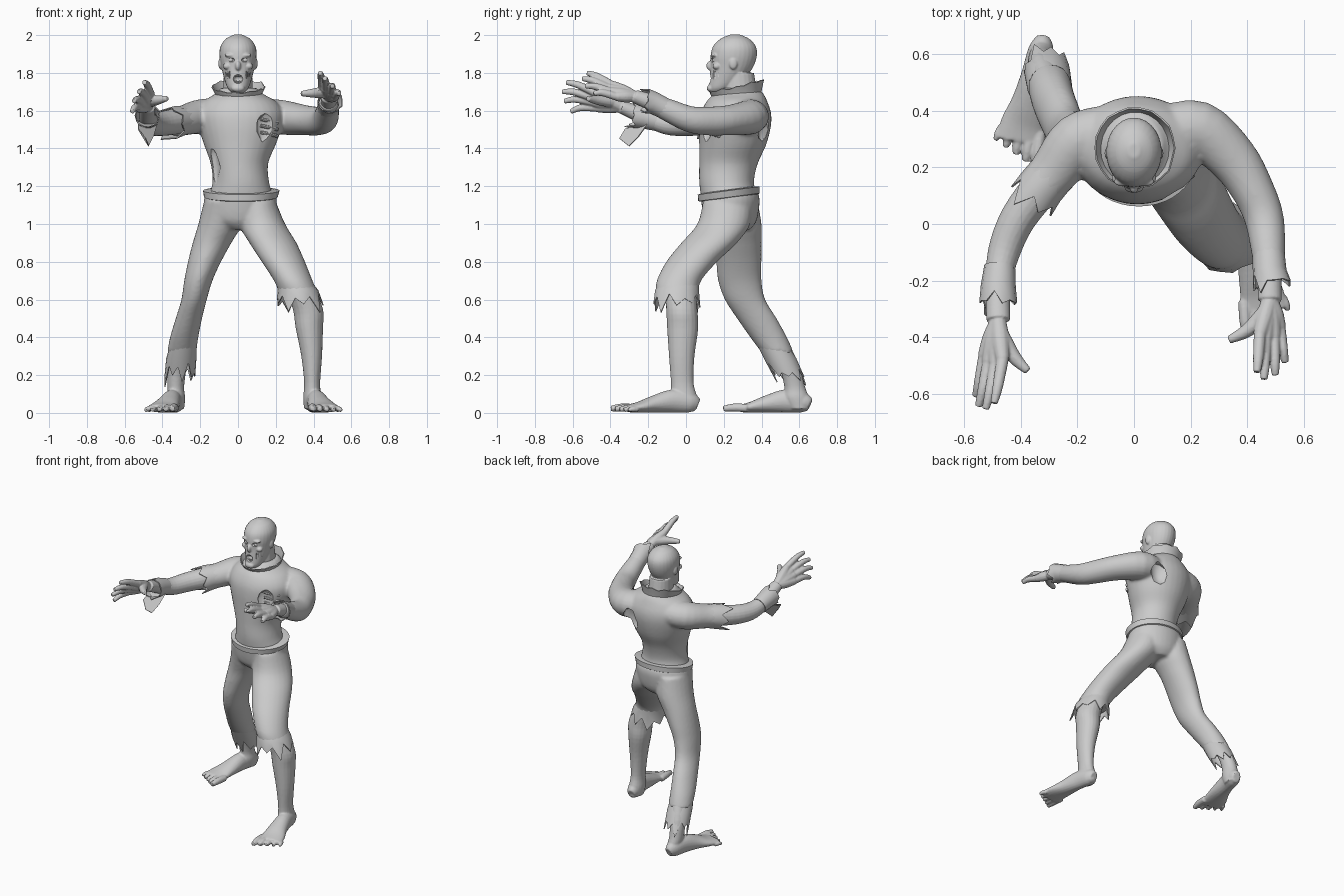
import bpy, bmesh, math, random
from mathutils import Vector, Matrix

random.seed(4)
if "Cube" in bpy.data.objects:
    bpy.data.objects.remove(bpy.data.objects["Cube"])

grey = bpy.data.materials.new("plain_grey")
grey.use_nodes = True
grey.diffuse_color = (0.6, 0.6, 0.6, 1)
grey.node_tree.nodes["Principled BSDF"].inputs["Base Color"].default_value = grey.diffuse_color


def spline(rows, steps):
    """Catmull-Rom resampling of rows of numbers."""
    out = []
    last = len(rows) - 1
    for i in range(last):
        near = rows[max(i - 1, 0)], rows[i], rows[i + 1], rows[min(i + 2, last)]
        for k in range(steps):
            t = k / steps
            out.append([q + 0.5 * t * (r - p + t * (2 * p - 5 * q + 4 * r - s + t * (3 * (q - r) + s - p)))
                        for p, q, r, s in zip(*near)])
    out.append(list(rows[-1]))
    return out


def slab(rows, steps=4):
    """Level rings from rows of z, x min, x max, y min, y max."""
    return [(Vector(((a + b) / 2, (c + d) / 2, z)), Vector(((b - a) / 2, 0, 0)), Vector((0, (d - c) / 2, 0)))
            for z, a, b, c, d in spline(rows, steps)]


def tube(rows, steps=4):
    """Rings across a path from rows of x, y, z, radius and height radius."""
    rows = spline([(*r, r[-1])[:5] for r in rows], steps)
    points = [Vector(r[:3]) for r in rows]
    rings = []
    for i, row in enumerate(rows):
        along = (points[min(i + 1, len(rows) - 1)] - points[max(i - 1, 0)]).normalized()
        side = along.cross(Vector((0, 0, 1)))
        side = side.normalized() if side.length > 0.05 else Vector((1, 0, 0))
        rings.append((points[i], side * row[3], side.cross(along) * row[4]))
    return rings


def loft(bm, rings, n=20, tear=0):
    """Skin the rings; a tear above zero leaves the ends open and notches the last ring that deep."""
    loops = []
    for c, u, v in rings:
        angles = [math.tau * k / n for k in range(n)]
        loops.append([c + u * math.cos(a) + v * math.sin(a) for a in angles])
    if tear:
        for k in range(n):
            pull = random.uniform(0.5, 1) if k % 2 else random.uniform(-0.1, 0.5)
            loops[-1][k] = loops[-1][k].lerp(loops[-2][k], pull * tear)
    loops = [[bm.verts.new(p) for p in loop] for loop in loops]
    for low, high in zip(loops, loops[1:]):
        for k in range(n):
            bm.faces.new((low[k], low[(k + 1) % n], high[(k + 1) % n], high[k]))
    if not tear:
        bm.faces.new(loops[0])
        bm.faces.new(loops[-1])


def blob(bm, place, size, detail=3, rough=0):
    """Ellipsoid, optionally roughened for torn outlines."""
    made = bmesh.ops.create_icosphere(bm, subdivisions=detail, radius=1)["verts"]
    for v in made:
        k = 1 + random.uniform(-rough, rough)
        v.co = Vector([p + s * c * k for p, s, c in zip(place, size, v.co)])


def finish(name, bm, voxel=0, smooth=0, cutter=None, cloth=0):
    """Turn the bmesh into a finished object with its modifiers baked in."""
    bmesh.ops.recalc_face_normals(bm, faces=bm.faces)
    mesh = bpy.data.meshes.new(name)
    bm.to_mesh(mesh)
    bm.free()
    obj = bpy.data.objects.new(name, mesh)
    bpy.context.scene.collection.objects.link(obj)
    if voxel:
        mod = obj.modifiers.new("merge", 'REMESH')
        mod.mode = 'VOXEL'
        mod.voxel_size = voxel
    if smooth:
        mod = obj.modifiers.new("soften", 'SMOOTH')
        mod.factor = 0.5
        mod.iterations = smooth
    if cutter:
        mod = obj.modifiers.new("cut", 'BOOLEAN')
        mod.operation = 'DIFFERENCE'
        mod.object = cutter
    if cloth:
        obj.modifiers.new("thickness", 'SOLIDIFY').thickness = cloth
    bpy.context.view_layer.update()
    graph = bpy.context.evaluated_depsgraph_get()
    baked = bpy.data.meshes.new_from_object(obj.evaluated_get(graph))
    obj.modifiers.clear()
    obj.data = baked
    baked.materials.clear()
    baked.materials.append(grey)
    baked.shade_smooth()
    baked.set_sharp_from_angle(angle=math.radians(40))
    if cutter:
        bpy.data.objects.remove(cutter)
    return obj


# Shirt with sleeves and torn holes
holes = bmesh.new()
blob(holes, (.18, .105, 1.51), (.09, .04, .085), 2, .18)
blob(holes, (-.13, .13, 1.3), (.035, .045, .1), 2, .18)
blob(holes, (.15, .42, 1.5), (.06, .04, .09), 2, .15)
hole_cutter = finish("hole_cutter", holes)
hole_cutter.hide_render = True

bm = bmesh.new()
loft(bm, slab([(1.14, -.16, .19, .08, .38), (1.22, -.135, .165, .07, .36), (1.32, -.145, .16, .07, .38),
               (1.42, -.18, .2, .07, .425), (1.52, -.21, .235, .07, .45), (1.59, -.215, .24, .08, .45),
               (1.65, -.18, .2, .11, .43), (1.69, -.12, .13, .15, .41), (1.72, -.09, .1, .18, .38)]), 32)
loft(bm, tube([(.12, .32, 1.58, .1, .085), (.23, .335, 1.565, .1, .092), (.35, .23, 1.55, .088, .08), (.42, .12, 1.545, .076),
               (.46, .02, 1.555, .07), (.475, -.1, 1.605, .06), (.48, -.2, 1.65, .048)]))
loft(bm, tube([(-.1, .32, 1.58, .1, .085), (-.2, .29, 1.57, .1, .09), (-.28, .19, 1.55, .088, .08), (-.33, .13, 1.54, .08)]))
finish("shirt", bm, .01, 6, hole_cutter)

bm = bmesh.new()
for z in (1.475, 1.51, 1.545):
    loft(bm, tube([(.12, .125, z + .01, .009), (.17, .146, z, .01), (.21, .175, z - .01, .009)]), 8)
finish("ribs", bm)

# Ragged cloth edges
bm = bmesh.new()
loft(bm, slab([(1.67, -.11, .12, .16, .4), (1.7, -.125, .13, .14, .405), (1.74, -.145, .15, .12, .415)], 1), 22, .35)
for v in bm.verts:
    v.co.z += (v.co.y - .3) * .22
finish("collar", bm, cloth=.006)

bm = bmesh.new()
loft(bm, tube([(-.28, .19, 1.55, .084, .076), (-.33, .13, 1.54, .085), (-.385, .05, 1.52, .09)], 1), 12, .9)
finish("right_torn_sleeve", bm, cloth=.006)

bm = bmesh.new()
loft(bm, tube([(-.475, -.15, 1.545, .055), (-.48, -.22, 1.565, .062), (-.48, -.31, 1.58, .07)], 1), 14, .7)
finish("right_wrist_cuff", bm, cloth=.006)

bm = bmesh.new()
flap = [(-.53, -.2, 1.54), (-.53, -.32, 1.5), (-.49, -.35, 1.45), (-.475, -.3, 1.41), (-.45, -.25, 1.46), (-.43, -.2, 1.53)]
bm.faces.new([bm.verts.new(p) for p in flap])
finish("right_cuff_flap", bm, cloth=.006)

bm = bmesh.new()
loft(bm, tube([(.475, -.1, 1.605, .057), (.48, -.17, 1.64, .06), (.495, -.25, 1.66, .075)], 1), 14, .9)
finish("left_wrist_cuff", bm, cloth=.006)

bm = bmesh.new()
loft(bm, slab([(.7, .2, .385, -.14, .07), (.65, .21, .425, -.165, .07), (.54, .2, .465, -.18, .08)], 1), 18, .9)
finish("left_trouser_hem", bm, cloth=.006)

bm = bmesh.new()
loft(bm, slab([(.36, -.36, -.22, .375, .54), (.29, -.38, -.22, .41, .585), (.14, -.395, -.23, .49, .65)], 1), 18, .9)
finish("right_trouser_hem", bm, cloth=.006)

# Trousers and belt
bm = bmesh.new()
loft(bm, slab([(.97, -.07, .1, .14, .34), (1.02, -.16, .18, .1, .375), (1.12, -.18, .205, .08, .39),
               (1.17, -.17, .195, .08, .38)]), 32)
loft(bm, slab([(1.12, 0, .2, .09, .35), (1, .005, .25, .06, .34), (.9, .06, .31, -.025, .27), (.8, .125, .355, -.105, .165),
               (.7, .19, .395, -.155, .08), (.63, .22, .425, -.16, .065)]), 24)
loft(bm, slab([(1.12, -.18, .02, .1, .38), (1, -.21, .02, .13, .4), (.9, -.24, -.035, .155, .4), (.8, -.265, -.09, .16, .4),
               (.7, -.285, -.135, .17, .4), (.6, -.3, -.165, .205, .42), (.5, -.33, -.19, .27, .48),
               (.4, -.36, -.21, .34, .535), (.32, -.375, -.22, .4, .57)]), 24)
finish("trousers", bm, .01, 5)

bm = bmesh.new()
loft(bm, slab([(1.14, -.165, .195, .08, .38), (1.145, -.18, .21, .065, .39), (1.18, -.185, .22, .062, .39),
               (1.185, -.16, .19, .09, .36)], 1), 40)
for v in bm.verts:
    v.co.z += (v.co.y - .25) * .13
finish("belt", bm)

# Bare shins and feet
for side, shin, heel, turn in (
        ("left", [(.7, .24, .39, -.12, .05), (.55, .29, .45, -.105, .06), (.45, .305, .45, -.1, .065), (.3, .335, .445, -.09, .045),
                  (.16, .35, .435, -.08, .04), (.08, .345, .44, -.08, .06), (.02, .35, .435, -.06, .06)], (.39, .07, 0), .13),
        ("right", [(.4, -.34, -.24, .4, .53), (.25, -.37, -.27, .49, .6), (.14, -.375, -.285, .52, .63),
                   (.08, -.37, -.28, .52, .65), (.02, -.36, -.285, .55, .65)], (-.32, .665, 0), .17)):
    bm = bmesh.new()
    loft(bm, slab(shin))
    flip = 1 if side == "left" else -1
    place = Matrix.Translation(heel) @ Matrix.Diagonal((flip, 1, 1, 1)) @ Matrix.Rotation(turn, 4, 'Z')
    sole = [(0, -.01, .04, .027, .035), (0, -.05, .055, .045, .055), (.005, -.14, .063, .05, .061),
            (.01, -.24, .047, .063, .046), (.02, -.32, .031, .078, .03), (.02, -.38, .024, .085, .021)]
    loft(bm, tube([(*(place @ Vector(r[:3])), *r[3:]) for r in sole]))
    for k in range(5):
        x, r = -.045 + .034 * k, .022 - .002 * k
        path = [(x, -.34, r + .004, r), (x * 1.1, -.41 + .011 * k, r + .006, r), (x * 1.15, -.465 + .018 * k, r, r * .7)]
        loft(bm, tube([(*(place @ Vector(p[:3])), p[3]) for p in path]), 10)
    finish(side + "_shin_and_foot", bm, .006, 2)

# Bare forearms and clawing hands
arms = {
    "left": ([(.475, -.1, 1.61, .045), (.48, -.2, 1.65, .042), (.48, -.27, 1.675, .042, .036)],
             [(.445, -.39, 1.735), (.465, -.41, 1.72), (.495, -.4, 1.7), (.515, -.37, 1.675)],
             [(.435, -.525, 1.8), (.46, -.55, 1.77), (.5, -.535, 1.73), (.535, -.49, 1.69)], (.335, -.41, 1.69)),
    "right": ([(-.32, .14, 1.545, .07), (-.41, .02, 1.53, .064), (-.46, -.1, 1.53, .057), (-.48, -.22, 1.57, .045),
               (-.48, -.34, 1.62, .042, .036)],
              [(-.465, -.48, 1.695), (-.49, -.495, 1.67), (-.515, -.49, 1.645), (-.53, -.47, 1.615)],
              [(-.495, -.635, 1.75), (-.525, -.655, 1.7), (-.55, -.645, 1.65), (-.56, -.61, 1.595)], (-.375, -.52, 1.665))}
for side, (arm, knuckles, tips, thumb) in arms.items():
    bm = bmesh.new()
    loft(bm, tube(arm))
    wrist = Vector(arm[-1][:3])
    for k, t in zip(map(Vector, knuckles), map(Vector, tips)):
        loft(bm, tube([(*wrist, .028), (*wrist.lerp(k, .5), .032), (*k, .024)]), 12)
        bend = k.lerp(t, .55) + Vector((0, -.008, .012))
        loft(bm, tube([(*k, .022), (*bend, .019), (*t, .013)]), 10)
    thumb, inner = Vector(thumb), Vector(knuckles[0])
    root = wrist.lerp(inner, .35)
    loft(bm, tube([(*root, .032), (*(root.lerp(thumb, .5) + Vector((0, -.015, 0))), .025), (*thumb, .014)]), 12)
    finish(side + "_forearm_and_hand", bm, .005, 2)

# Head with sockets, open mouth and cheek gashes
cuts = bmesh.new()
blob(cuts, (0, .12, 1.768), (.027, .035, .024))
for s in (-1, 1):
    blob(cuts, (s * .038, .13, 1.868), (.021, .022, .013))
    for k in range(3):
        blob(cuts, (s * (.045 + .01 * k), .142 + .012 * k, 1.79), (.0025, .014, .026 - .005 * k), 2)
face_cutter = finish("face_cutter", cuts)
face_cutter.hide_render = True

bm = bmesh.new()
loft(bm, slab([(1.6, -.09, .09, .2, .4), (1.68, -.08, .08, .19, .38), (1.8, -.075, .075, .2, .36)]))
loft(bm, slab([(1.695, -.03, .03, .13, .2), (1.72, -.055, .055, .12, .25), (1.77, -.073, .073, .125, .31),
               (1.83, -.088, .088, .13, .355), (1.89, -.098, .098, .13, .375), (1.94, -.093, .093, .143, .37),
               (1.98, -.065, .065, .182, .335), (2.003, -.02, .02, .235, .285)]), 28)
blob(bm, (0, .128, 1.838), (.015, .02, .026))
blob(bm, (0, .13, 1.718), (.035, .02, .02))
for s in (-1, 1):
    blob(bm, (s * .038, .15, 1.893), (.034, .017, .011))
    blob(bm, (s * .057, .163, 1.835), (.022, .022, .018))
    blob(bm, (s * .092, .25, 1.85), (.012, .022, .032))
finish("head", bm, .005, 2, face_cutter)

bm = bmesh.new()
for s in (-1, 1):
    blob(bm, (s * .038, .153, 1.868), (.014, .014, .013))
finish("eyes", bm)

bm = bmesh.new()
for k in range(5):
    for z in (1.786, 1.75):
        blob(bm, (.009 * (k - 2), .141, z), (.0045, .006, .009), 2)
finish("teeth", bm)
